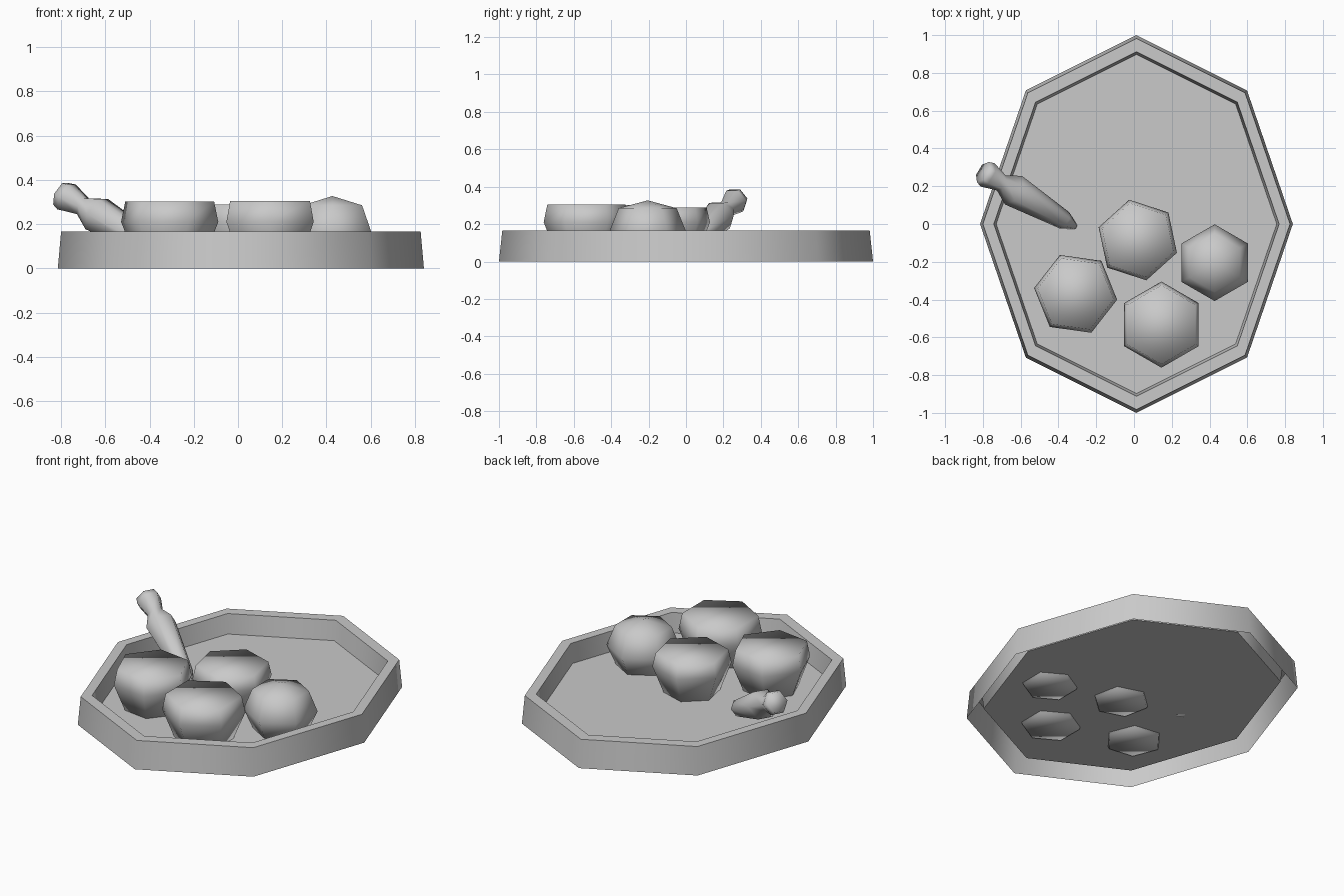
import bpy, bmesh, math
from mathutils import Vector, Matrix

cube = bpy.data.objects.get("Cube")
if cube:
    bpy.data.objects.remove(cube)

grey = bpy.data.materials.new("plain_grey")
grey.use_nodes = True
grey.diffuse_color = (0.588, 0.588, 0.588, 1)
grey.node_tree.nodes["Principled BSDF"].inputs["Base Color"].default_value = (0.588, 0.588, 0.588, 1)


def lathe(name, profile, sides, turn=0, matrix=Matrix(), cap_start=True, cap_end=True, angle=180):
    """Spin (radius, height) points round z, then place the result with a matrix."""
    bm = bmesh.new()
    rings = []
    for r, z in profile:
        if r == 0:
            rings.append([bm.verts.new((0, 0, z))])
            continue
        steps = [math.radians(turn) + math.tau * i / sides for i in range(sides)]
        rings.append([bm.verts.new((r * math.cos(a), r * math.sin(a), z)) for a in steps])
    for a, b in zip(rings, rings[1:]):
        for i in range(sides):
            j = (i + 1) % sides
            if len(b) == 1:
                bm.faces.new((a[i], a[j], b[0]))
            else:
                bm.faces.new((a[i], a[j], b[j], b[i]))
    if cap_start:
        bm.faces.new(rings[0][::-1])
    if cap_end and len(rings[-1]) > 1:
        bm.faces.new(rings[-1])
    bm.transform(matrix)
    mesh = bpy.data.meshes.new(name)
    bm.to_mesh(mesh)
    bm.free()
    mesh.materials.append(grey)
    obj = bpy.data.objects.new(name, mesh)
    bpy.context.collection.objects.link(obj)
    bpy.ops.object.select_all(action="DESELECT")
    obj.select_set(True)
    bpy.context.view_layer.objects.active = obj
    bpy.ops.object.shade_smooth_by_angle(angle=math.radians(angle))
    return obj


# Oval eight-sided tray: outer wall, rim, inner wall and raised floor, open below
lathe("tray", [(1, 0), (0.982, 0.167), (0.912, 0.167), (0.897, 0.05)], 8,
      matrix=Matrix.Translation((0.013, 0, 0)) @ Matrix.Diagonal((0.828, 1, 1, 1)),
      cap_start=False, angle=60)

# Flat-topped six-sided rolls: x, y, radius, top height, turn
rolls = {
    "middle_roll": (0.02, -0.085, 0.218, 0.289, 42),
    "right_roll": (-0.309, -0.37, 0.222, 0.302, 52),
    "front_roll": (0.145, -0.533, 0.228, 0.304, 30),
}
for name, (x, y, r, top, turn) in rolls.items():
    lathe(name, [(0.69 * r, 0.036), (r, 0.21), (0.915 * r, top)], 6, turn,
          Matrix.Translation((x, y, 0)))

# Domed roll
lathe("domed_roll", [(0.145, 0.036), (0.203, 0.165), (0.155, 0.285), (0, 0.327)], 6, 30,
      Matrix.Translation((0.427, -0.205, 0)))

# Tapered bottle-like piece leaning over the rim, from its flared mouth to its tip
mouth, tip = Vector((-0.8, 0.275, 0.337)), Vector((-0.31, -0.015, 0.058))
axis = tip - mouth
place = Matrix.Translation(mouth) @ axis.to_track_quat("Z", "Y").to_matrix().to_4x4()
shape = [(0.062, 0), (0.072, 0.05), (0.046, 0.2), (0.088, 0.33), (0.05, 0.88), (0.014, 1)]
lathe("leaning_bottle", [(r, t * axis.length) for r, t in shape], 6, 0, place)
